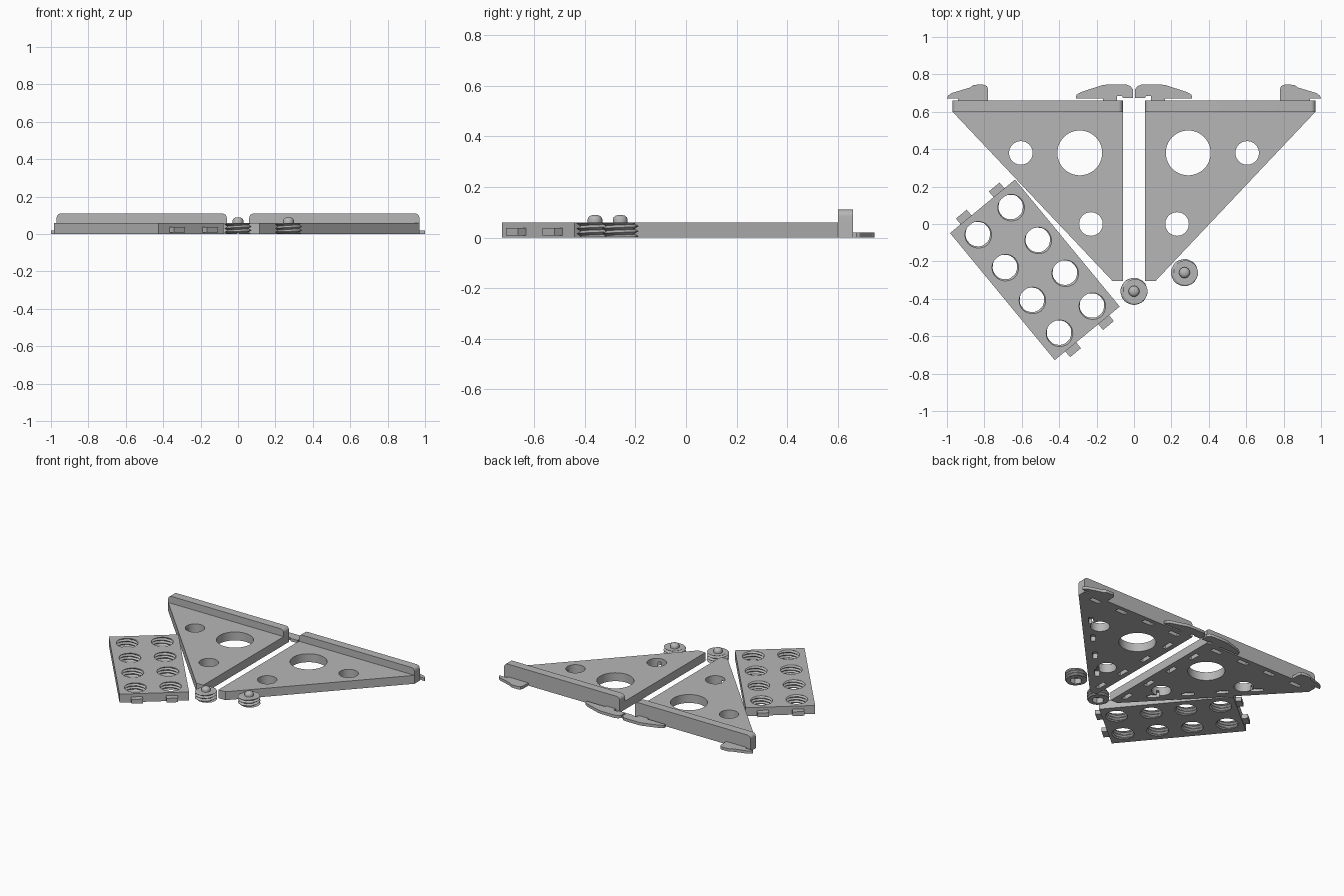
import bpy, bmesh, math
from mathutils import Matrix

if "Cube" in bpy.data.objects:
    bpy.data.objects.remove(bpy.data.objects["Cube"])

grey = bpy.data.materials.new("plain_grey")
grey.diffuse_color = (0.47, 0.47, 0.47, 1)
grey.use_nodes = True
grey.node_tree.nodes["Principled BSDF"].inputs["Base Color"].default_value = grey.diffuse_color


def finish(name, bm):
    bmesh.ops.recalc_face_normals(bm, faces=bm.faces)
    me = bpy.data.meshes.new(name)
    bm.to_mesh(me)
    bm.free()
    ob = bpy.data.objects.new(name, me)
    bpy.context.collection.objects.link(ob)
    me.materials.append(grey)
    return ob


def prism(name, pts, z0, z1):
    """Extrude a flat outline between two heights."""
    bm = bmesh.new()
    f = bm.faces.new([bm.verts.new((x, y, z0)) for x, y in pts])
    top = bmesh.ops.extrude_face_region(bm, geom=[f])["geom"]
    bmesh.ops.translate(bm, vec=(0, 0, z1 - z0),
                        verts=[v for v in top if isinstance(v, bmesh.types.BMVert)])
    return finish(name, bm)


def circle(x, y, r, n=40):
    return [(x + r * math.cos(2 * math.pi * i / n), y + r * math.sin(2 * math.pi * i / n))
            for i in range(n)]


def box(name, x, y, w, d, z0, z1, turn=0):
    c, s = math.cos(turn), math.sin(turn)
    pts = [(x + c * a - s * b, y + s * a + c * b)
           for a, b in ((-w/2, -d/2), (w/2, -d/2), (w/2, d/2), (-w/2, d/2))]
    return prism(name, pts, z0, z1)


def threaded_rod(name, x, y, root, crest, z0, z1, pitch=0.02, n=32):
    """Cylinder whose radius follows a helical thread."""
    bm = bmesh.new()
    rows = round((z1 - z0) / pitch * 8)
    grid = []
    for k in range(rows + 1):
        z = z0 + (z1 - z0) * k / rows
        ring = []
        for i in range(n):
            t = i / n
            r = root + (crest - root) * abs(2 * ((z / pitch - t) % 1) - 1)
            a = 2 * math.pi * t
            ring.append(bm.verts.new((x + r * math.cos(a), y + r * math.sin(a), z)))
        grid.append(ring)
    for a, b in zip(grid, grid[1:]):
        for i in range(n):
            j = (i + 1) % n
            bm.faces.new((a[i], a[j], b[j], b[i]))
    bm.faces.new(grid[0])
    bm.faces.new(grid[-1])
    return finish(name, bm)


def apply(ob, mod):
    bpy.context.view_layer.objects.active = ob
    bpy.ops.object.modifier_apply(modifier=mod.name)


def cut(ob, cutters):
    for c in cutters:
        m = ob.modifiers.new("cut", 'BOOLEAN')
        m.object, m.operation, m.solver = c, 'DIFFERENCE', 'EXACT'
        apply(ob, m)
        bpy.data.objects.remove(c)


def mirror(ob):
    m = ob.modifiers.new("mirror", 'MIRROR')
    m.use_mirror_merge = False
    apply(ob, m)


def smooth(ob):
    bpy.ops.object.select_all(action='DESELECT')
    ob.select_set(True)
    bpy.context.view_layer.objects.active = ob
    bpy.ops.object.shade_smooth_by_angle(angle=math.radians(30))


# Triangular bracket plates with round holes and underside slots
IN, OUT = 0.06, 0.97
plate = prism("bracket_plates", [(IN, -0.305), (0.115, -0.305), (OUT, 0.60),
                                 (OUT, 0.66), (IN, 0.66)], 0, 0.06)
cutters = [prism("hole", circle(x, y, r), -0.1, 0.2)
           for x, y, r in ((0.29, 0.38, 0.12), (0.605, 0.38, 0.063), (0.23, 0, 0.063))]
for i in range(4):
    cutters.append(box("slot", 0.18 + 0.22 * i, 0.615, 0.08, 0.03, -0.02, 0.035))
for y in (0.47, 0.245, 0.02, -0.2):
    cutters.append(box("slot", 0.11, y, 0.03, 0.08, -0.02, 0.035))
slope = math.atan2(0.905, 0.855)
for i in range(4):
    d = 0.24 + 0.225 * i
    cutters.append(box("slot", 0.115 + d * math.cos(slope) - 0.06 * math.sin(slope),
                       -0.305 + d * math.sin(slope) + 0.06 * math.cos(slope),
                       0.08, 0.03, -0.02, 0.035, slope))
cut(plate, cutters)
mirror(plate)
smooth(plate)

# Raised rails with rounded upper corners
R, top = 0.025, 0.11
arc = [math.radians(15 * i) for i in range(7)]
outline = [(IN, 0.06), (OUT, 0.06)]
outline += [(OUT - R + R * math.cos(a), top - R + R * math.sin(a)) for a in arc]
outline += [(IN + R - R * math.sin(a), top - R + R * math.cos(a)) for a in arc]
rail = prism("rails", outline, -0.66, -0.60)
rail.data.transform(Matrix.Rotation(math.pi / 2, 4, 'X'))
mirror(rail)
smooth(rail)

# Thin hooks behind the rails
inner = [(0.005, 0.675), (0.06, 0.675), (0.065, 0.685), (0.09, 0.685), (0.09, 0.66),
         (0.165, 0.66), (0.165, 0.672), (0.31, 0.672), (0.308, 0.69), (0.285, 0.705),
         (0.17, 0.742), (0.15, 0.745), (0.04, 0.745), (0.02, 0.738), (0.005, 0.72)]
outer = [(0.78, 0.66), (0.94, 0.66), (0.94, 0.672), (1.0, 0.672), (0.995, 0.685),
         (0.975, 0.70), (0.875, 0.73), (0.86, 0.742), (0.84, 0.745), (0.805, 0.745),
         (0.787, 0.738), (0.78, 0.72)]
for name, pts in (("inner_hooks", inner), ("outer_hooks", outer)):
    hook = prism(name, pts, 0, 0.02)
    mirror(hook)
    smooth(hook)

# Rectangular panel with eight threaded holes and end tabs
place = Matrix.Translation((-0.53, -0.245, 0)) @ Matrix.Rotation(math.radians(-50.5), 4, 'Z')
panel = box("perforated_panel", 0, 0, 0.88, 0.45, 0, 0.06)
cut(panel, [threaded_rod("thread_hole", 0.2275 * (i - 1.5), 0.114 * s, 0.065, 0.077, -0.02, 0.08)
            for i in range(4) for s in (-1, 1)])
panel.data.transform(place)
smooth(panel)
for e in (-1, 1):
    for s in (-1, 1):
        tab = box("panel_tab", e * 0.455, s * 0.114, 0.05, 0.075, 0.008, 0.038)
        tab.data.transform(place)

# Threaded plugs with domed knob and hexagonal socket underneath
for x, y in ((0, -0.36), (0.27, -0.26)):
    plug = threaded_rod("threaded_plug", x, y, 0.057, 0.073, 0.002, 0.06)
    cut(plug, [prism("socket", circle(x, y, 0.04, 6), -0.02, 0.04)])
    smooth(plug)
    bm = bmesh.new()
    prev = None
    for r, z in ((0.029, 0.058), (0.029, 0.072), (0.026, 0.080), (0.019, 0.086), (0.008, 0.089)):
        ring = [bm.verts.new((px, py, z)) for px, py in circle(x, y, r, 24)]
        if prev is None:
            bm.faces.new(ring)
        else:
            for i in range(24):
                j = (i + 1) % 24
                bm.faces.new((prev[i], prev[j], ring[j], ring[i]))
        prev = ring
    bm.faces.new(prev)
    smooth(finish("plug_knob", bm))
